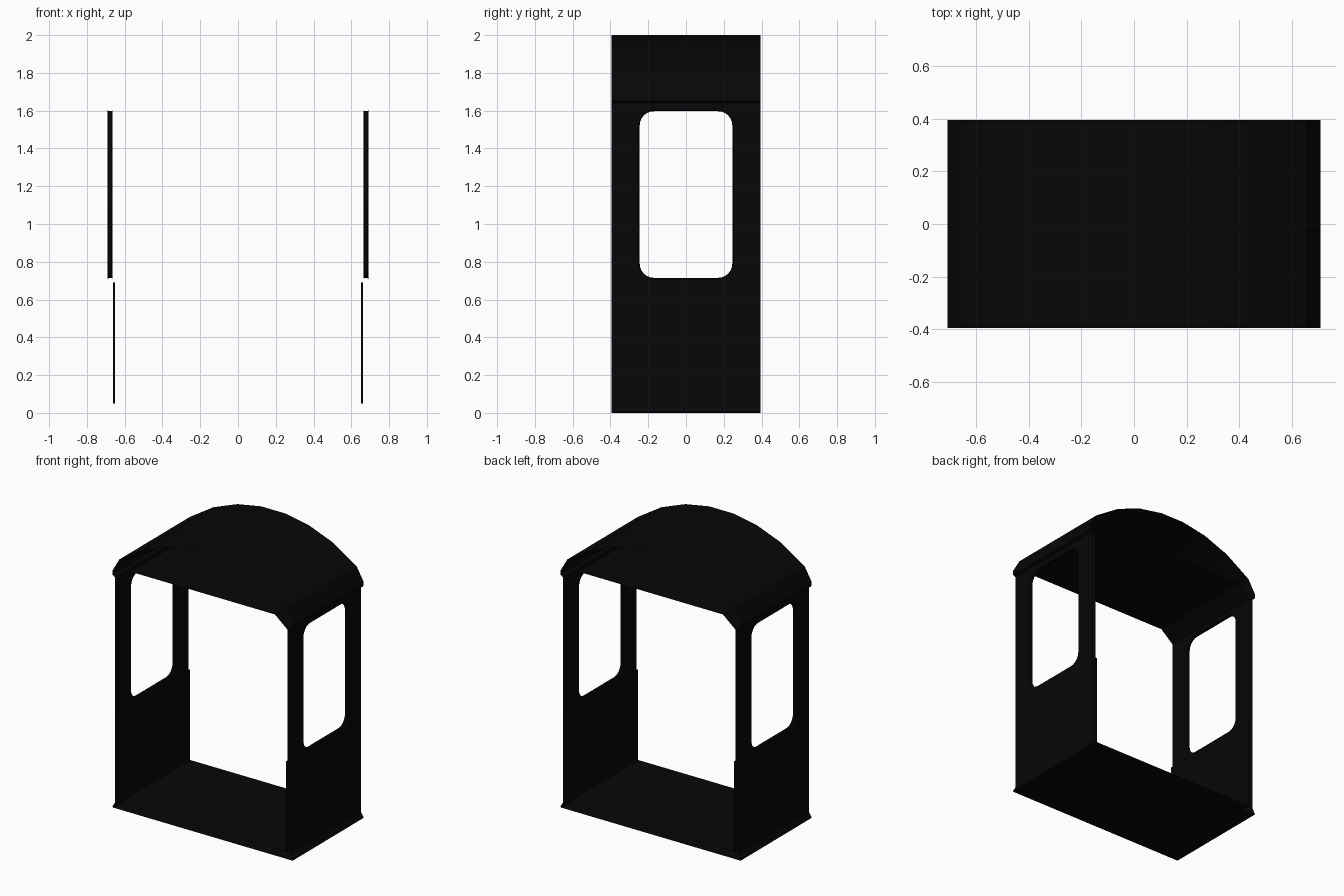
import bpy, bmesh, math
from mathutils import Vector

cube = bpy.data.objects.get("Cube")
if cube:
    bpy.data.objects.remove(cube, do_unlink=True)

DEPTH = 0.395                  # half depth of the cabin
OUTER, INNER = 0.69, 0.664     # wall skins
PANEL = 0.652                  # face of the lower lining
EAVE = 0.71
FLOOR, SILL, WALL_TOP = 0.05, 0.69, 1.64

black = bpy.data.materials.new("black paint")
black.use_nodes = True
color = (0.002, 0.002, 0.002, 1)
black.diffuse_color = color
bsdf = black.node_tree.nodes["Principled BSDF"]
bsdf.inputs["Base Color"].default_value = color


def finish(bm, name):
    mesh = bpy.data.meshes.new(name)
    bm.to_mesh(mesh)
    bm.free()
    mesh.materials.append(black)
    obj = bpy.data.objects.new(name, mesh)
    bpy.context.collection.objects.link(obj)
    bpy.ops.object.select_all(action='DESELECT')
    obj.select_set(True)
    bpy.context.view_layer.objects.active = obj
    bpy.ops.object.shade_smooth_by_angle(angle=math.radians(25))
    return obj


def sheet(name, profile):
    """Sweep an open (x, z) profile from front to back."""
    bm = bmesh.new()
    rows = [[bm.verts.new((x, y, z)) for x, z in profile] for y in (-DEPTH, DEPTH)]
    front, back = rows
    for i in range(len(profile) - 1):
        bm.faces.new((front[i], front[i + 1], back[i + 1], back[i]))
    bm.normal_update()
    return finish(bm, name)


def window_loop(bm, x, grow):
    """Rounded opening in the plane at x, enlarged by grow."""
    half, low, high, r = 0.245 + grow, 0.715 - grow, 1.597 + grow, 0.075
    verts = []
    corners = ((half - r, high - r), (r - half, high - r),
               (r - half, low + r), (half - r, low + r))
    for quarter, (cy, cz) in enumerate(corners):
        for step in range(7):
            a = math.pi / 2 * (quarter + step / 6)
            verts.append(bm.verts.new((x, cy + r * math.cos(a), cz + r * math.sin(a))))
    return verts


def loop_edges(bm, verts):
    return [bm.edges.new((v, verts[i - 1])) for i, v in enumerate(verts)]


def skin(name, x, low, high, facing):
    """Flat wall skin with the window cut out."""
    bm = bmesh.new()
    corners = ((-DEPTH, low), (DEPTH, low), (DEPTH, high), (-DEPTH, high))
    rim = [bm.verts.new((x, y, z)) for y, z in corners]
    edges = loop_edges(bm, rim) + loop_edges(bm, window_loop(bm, x, 0.006))
    bmesh.ops.triangle_fill(bm, edges=edges, use_beauty=True)
    bm.normal_update()
    for f in bm.faces:
        if f.normal.x * facing < 0:
            f.normal_flip()
    return finish(bm, name)


def reveal(name, side):
    """Lining of the window between the two skins, with eased edges."""
    bm = bmesh.new()
    rings = [window_loop(bm, side * x, grow) for x, grow in
             ((INNER, 0.006), (INNER + 0.005, 0), (OUTER - 0.005, 0), (OUTER, 0.006))]
    for a, b in zip(rings, rings[1:]):
        for i in range(len(a)):
            bm.faces.new((a[i - 1], a[i], b[i], b[i - 1]))
    bm.normal_update()
    center = Vector((side * (INNER + OUTER) / 2, 0, 1.16))
    for f in bm.faces:
        if f.normal.dot(center - f.calc_center_median()) < 0:
            f.normal_flip()
    return finish(bm, name)


def box(name, x0, x1, z0, z1):
    bm = bmesh.new()
    bmesh.ops.create_cube(bm, size=1)
    for v in bm.verts:
        v.co = ((x0 + x1) / 2 + v.co.x * (x1 - x0), v.co.y * 2 * DEPTH,
                (z0 + z1) / 2 + v.co.z * (z1 - z0))
    return finish(bm, name)


# Curved roof with a short fascia and a return under each eave
radius, edge = 1.05, 0.655
xs = [edge * (2 * i / 7 - 1) for i in range(8)]
heights = [math.sqrt(radius ** 2 - x ** 2) for x in xs]
arc = [(x, 2 + h - max(heights)) for x, h in zip(xs, heights)]
eave = [(EAVE, 1.68), (EAVE, 1.65), (OUTER, WALL_TOP)]
sheet("roof", [(-x, z) for x, z in reversed(eave)] + arc + eave)

# Flat ceiling with sloped corners
slope = [(INNER, 1.63), (0.567, 1.711)]
sheet("ceiling", slope + [(-x, z) for x, z in reversed(slope)])

# Floor and flared underside
sheet("floor", [(-PANEL, FLOOR), (PANEL, FLOOR)])
skirt = [(OUTER, 0.04), (EAVE, 0.006), (EAVE - 0.004, 0)]
sheet("base", skirt + [(-x, z) for x, z in reversed(skirt)])

# Side walls, window linings and lower inner panels
for side, label in ((1, "left"), (-1, "right")):
    skin(label + "_outer_wall", side * OUTER, 0.04, WALL_TOP, side)
    skin(label + "_inner_wall", side * INNER, FLOOR, slope[0][1], -side)
    reveal(label + "_window_lining", side)
    x0, x1 = sorted((side * PANEL, side * (INNER - 0.001)))
    box(label + "_lower_panel", x0, x1, FLOOR, SILL)
